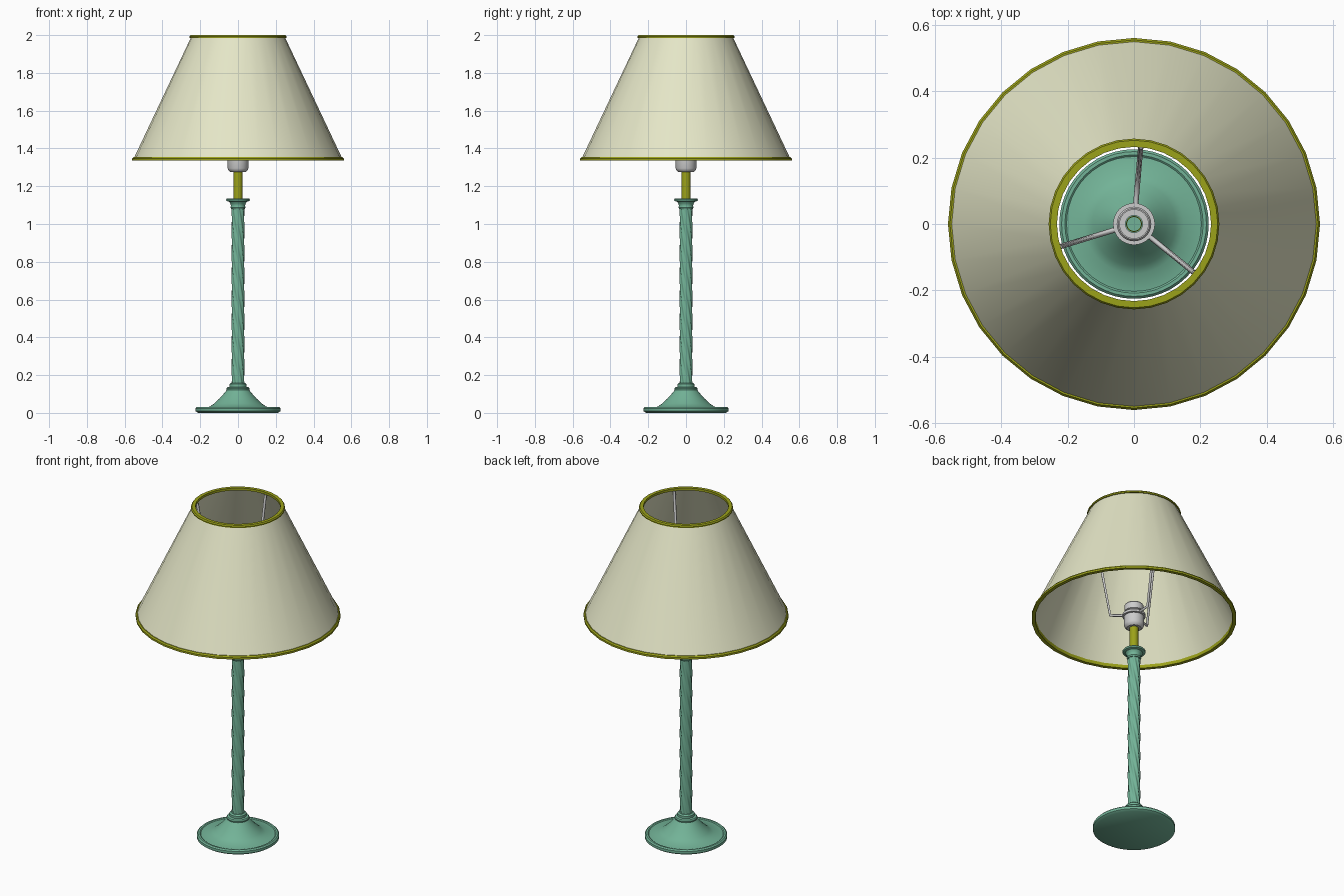
import bpy, bmesh, math
from mathutils import Vector

if "Cube" in bpy.data.objects:
    bpy.data.objects.remove(bpy.data.objects["Cube"])


def material(name, rgb):
    m = bpy.data.materials.new(name)
    m.diffuse_color = (*rgb, 1)
    m.use_nodes = True
    m.node_tree.nodes["Principled BSDF"].inputs["Base Color"].default_value = m.diffuse_color
    return m


TEAL = material("teal", (0.17, 0.45, 0.31))
OLIVE = material("olive", (0.33, 0.36, 0.01))
CREAM = material("cream", (0.78, 0.79, 0.57))


def lathe(name, profile, sides=32, mat=None, closed=False, lobes=0, depth=0.0, twist=0.0, angle=35):
    """Spin (r, z) points round z; closed joins the profile ends, lobes and twist make fluting."""
    bm = bmesh.new()
    rings = []
    for r, z in profile:
        if r == 0:
            rings.append([bm.verts.new((0, 0, z))] * sides)
            continue
        ring = []
        for i in range(sides):
            a = 2 * math.pi * i / sides
            rr = r + depth * math.cos(lobes * a)
            t = a + twist * z
            ring.append(bm.verts.new((rr * math.cos(t), rr * math.sin(t), z)))
        rings.append(ring)
    pairs = list(zip(rings, rings[1:]))
    if closed:
        pairs.append((rings[-1], rings[0]))
    for lo, hi in pairs:
        for i in range(sides):
            j = (i + 1) % sides
            bm.faces.new(list(dict.fromkeys((lo[i], lo[j], hi[j], hi[i]))))
    bmesh.ops.recalc_face_normals(bm, faces=bm.faces)
    return finish(name, bm, mat, angle)


def finish(name, bm, mat, angle):
    me = bpy.data.meshes.new(name)
    bm.to_mesh(me)
    bm.free()
    ob = bpy.data.objects.new(name, me)
    bpy.context.collection.objects.link(ob)
    if mat:
        me.materials.append(mat)
    bpy.ops.object.select_all(action='DESELECT')
    ob.select_set(True)
    bpy.context.view_layer.objects.active = ob
    bpy.ops.object.shade_smooth_by_angle(angle=math.radians(angle))
    return ob


def rod(name, points, radius):
    """Thin bent wire through the given points."""
    cu = bpy.data.curves.new(name, 'CURVE')
    cu.dimensions = '3D'
    cu.bevel_depth = radius
    cu.bevel_resolution = 1
    cu.use_fill_caps = True
    sp = cu.splines.new('POLY')
    sp.points.add(len(points) - 1)
    for p, co in zip(sp.points, points):
        p.co = (*co, 1)
    ob = bpy.data.objects.new(name, cu)
    bpy.context.collection.objects.link(ob)


# Turned foot
lathe("base", [(0, 0), (0.212, 0), (0.225, 0.009), (0.225, 0.024), (0.218, 0.031),
               (0.208, 0.031), (0.203, 0.027), (0.15, 0.033), (0.125, 0.05), (0.098, 0.076),
               (0.075, 0.102), (0.06, 0.12), (0.062, 0.128), (0.058, 0.135), (0.046, 0.138),
               (0.046, 0.152), (0.038, 0.158), (0, 0.158)], 48, TEAL)

# Twisted, fluted stem
steps = 64
lathe("column", [(0, 0.15)] + [(0.032, 0.15 + 0.94 * k / steps) for k in range(steps + 1)] + [(0, 1.09)],
      48, TEAL, lobes=8, depth=0.0025, twist=-6.5, angle=50)

# Flared top of the stem
lathe("capital", [(0, 1.08), (0.036, 1.08), (0.04, 1.088), (0.037, 1.096), (0.04, 1.108),
                  (0.048, 1.118), (0.062, 1.122), (0.063, 1.13), (0.058, 1.136), (0, 1.136)], 32, TEAL)

# Hollow neck tube
lathe("neck", [(0.024, 1.13), (0.024, 1.295), (0.021, 1.295), (0.021, 1.13)], 24, OLIVE, closed=True)

# Bulb socket, hollow, with a clamping collar
lathe("socket", [(0.026, 1.275), (0.040, 1.275), (0.05, 1.283), (0.055, 1.295), (0.055, 1.345),
                 (0.046, 1.35), (0.046, 1.375), (0.052, 1.378), (0.052, 1.415), (0.047, 1.422),
                 (0.043, 1.422), (0.043, 1.31), (0.026, 1.31)], 32, closed=True)
lathe("collar", [(0.045, 1.348), (0.063, 1.348), (0.063, 1.362), (0.045, 1.362)], 32, closed=True)

# Three bent wires carrying the shade
for n, deg in enumerate((85, 197, 321)):
    d = Vector((math.cos(math.radians(deg)), math.sin(math.radians(deg)), 0))
    up = Vector((0, 0, 1))
    rod(f"shade_arm_{n + 1}", [d * 0.055 + up * 1.355, d * 0.13 + up * 1.355, d * 0.234 + up * 1.985], 0.008)

# Conical shade and its trims
lathe("shade", [(0.553, 1.345), (0.247, 1.992), (0.239, 1.992), (0.545, 1.345)], 32, CREAM, closed=True)
lathe("shade_bottom_trim", [(0.54, 1.335), (0.56, 1.335), (0.56, 1.346), (0.554, 1.354), (0.538, 1.354)],
      32, OLIVE, closed=True)
lathe("shade_top_trim", [(0.232, 1.986), (0.256, 1.986), (0.257, 1.993), (0.252, 2.0), (0.232, 2.0)],
      32, OLIVE, closed=True)
